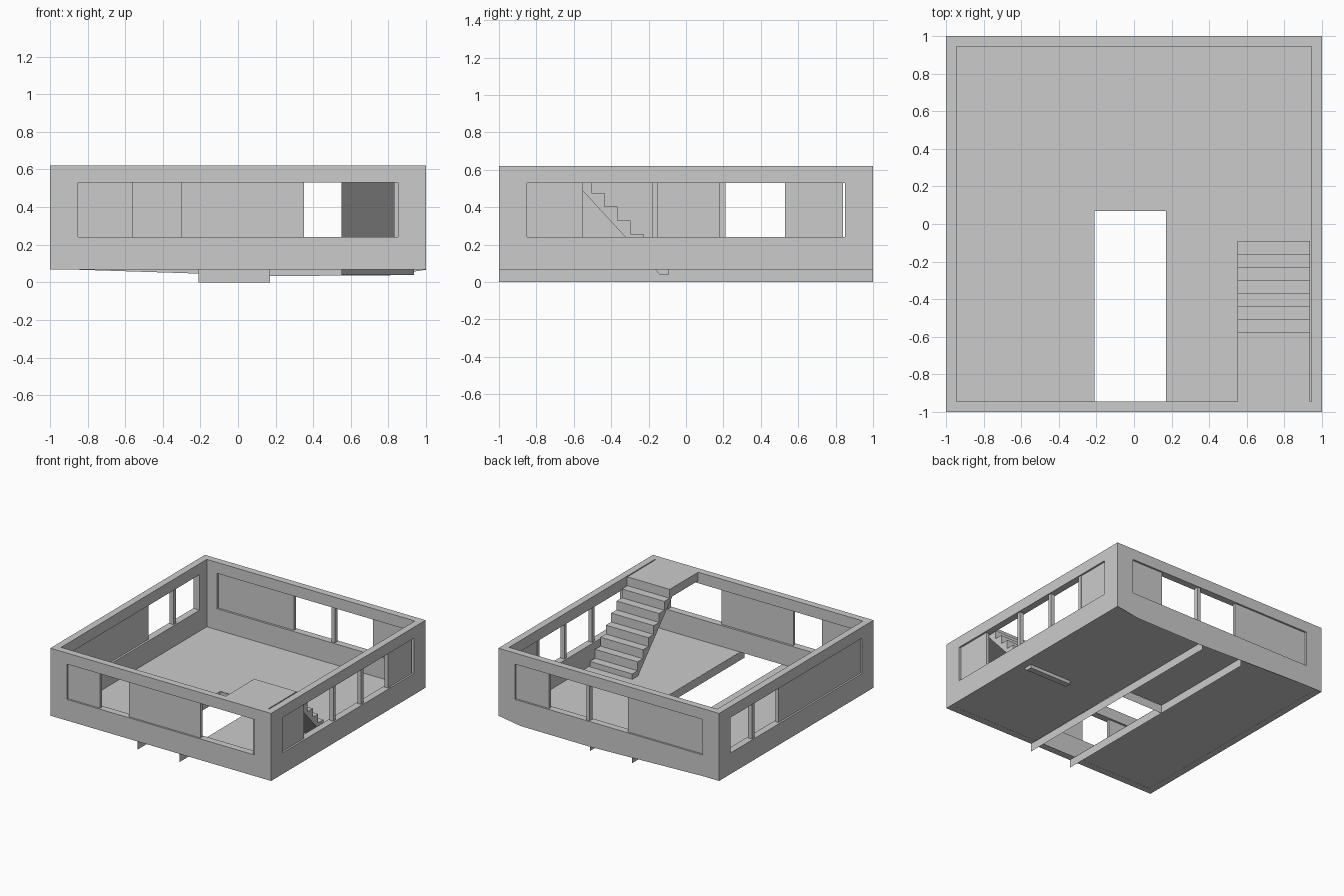
import bpy, bmesh
from mathutils import Vector, Matrix
from math import pi

if "Cube" in bpy.data.objects:
    bpy.data.objects.remove(bpy.data.objects["Cube"])

BASE, TOP = 0.067, 0.62      # wall bottom and top
SILL, HEAD = 0.24, 0.53      # window band
INNER = 0.943                # inner wall face


def mesh_object(name, bm):
    bmesh.ops.recalc_face_normals(bm, faces=bm.faces)
    me = bpy.data.meshes.new(name)
    bm.to_mesh(me)
    bm.free()
    ob = bpy.data.objects.new(name, me)
    bpy.context.collection.objects.link(ob)
    return ob


def box(name, lo, hi):
    bm = bmesh.new()
    lo, hi = Vector(lo), Vector(hi)
    m = Matrix.Translation((lo + hi) / 2) @ Matrix.Diagonal((*(hi - lo), 1))
    bmesh.ops.create_cube(bm, size=1, matrix=m)
    return mesh_object(name, bm)


def sheet(name, points, extrude=None):
    """Flat polygon, optionally extruded into a solid."""
    bm = bmesh.new()
    f = bm.faces.new([bm.verts.new(p) for p in points])
    if extrude:
        r = bmesh.ops.extrude_face_region(bm, geom=[f], use_keep_orig=True)
        vs = [v for v in r["geom"] if isinstance(v, bmesh.types.BMVert)]
        bmesh.ops.translate(bm, verts=vs, vec=extrude)
    return mesh_object(name, bm)


def cut(target, cutter):
    mod = target.modifiers.new("cut", "BOOLEAN")
    mod.operation, mod.solver, mod.object = "DIFFERENCE", "EXACT", cutter
    dg = bpy.context.evaluated_depsgraph_get()
    me = bpy.data.meshes.new_from_object(target.evaluated_get(dg))
    target.modifiers.clear()
    target.data = me
    bpy.data.objects.remove(cutter)


# Outer wall ring with a long window band in every side
walls = box("outer_walls", (-1, -1, BASE), (1, 1, TOP))
cut(walls, box("room_cutter", (-INNER, -INNER, -1), (INNER, INNER, 2)))
cut(walls, box("window_cutter_y", (-0.85, -2, SILL), (0.85, 2, HEAD)))
cut(walls, box("window_cutter_x", (-2, -0.85, SILL), (2, 0.85, HEAD)))

# Blind panels and posts within the bands: (start, end) along each wall
fills = {
    "front": [(-0.85, -0.56), (-0.30, 0.35), (0.83, 0.85)],
    "back": [(-0.85, -0.165), (0.18, 0.21), (0.55, 0.85)],
    "right": [(-0.85, -0.55), (-0.18, -0.15), (0.18, 0.21), (0.53, 0.56), (0.56, 0.84)],
    "left": [(-0.85, 0.21), (0.53, 0.56)],
}
for side, spans in fills.items():
    s = 1 if side in ("back", "right") else -1
    for i, (a, b) in enumerate(spans):
        post = b - a < 0.1
        d0, d1 = sorted((s * (0.955 if post else 0.96), s * (0.99 if post else 0.985)))
        name = f"{side}_{'post' if post else 'panel'}_{i}"
        if side in ("front", "back"):
            box(name, (a, d0, SILL), (b, d1, HEAD))
        else:
            box(name, (d0, a, SILL), (d1, b, HEAD))

# Thin floor with the long stairwell opening at the front
X0, X1, Y1 = -0.21, 0.17, 0.07
floor_outline = [(-0.95, -0.95), (X0, -0.95), (X0, Y1), (X1, Y1), (X1, -0.95),
                 (0.95, -0.95), (0.95, 0.95), (-0.95, 0.95)]
sheet("floor", [(x, y, BASE + 0.001) for x, y in floor_outline])

# Thin beams below the floor
for name, x in (("left_beam", X0), ("right_beam", X1)):
    sheet(name, [(x, -1, 0), (x, 1, 0), (x, 1, BASE), (x, -1, BASE)])
sheet("cross_beam", [(X0, Y1, 0), (X1, Y1, 0), (X1, Y1, BASE), (X0, Y1, BASE)])

# Shallow skirt hanging below the back wall
sheet("back_skirt", [(x, 1, z) for x, z in
                     ((-0.85, BASE), (0.17, 0.034), (0.8, 0.036), (1, BASE))])

# Stair flight with a landing level with the wall top
profile = [(-INNER, TOP)]
rise, run = (TOP - 0.04) / 8, 0.0693
for i in range(8):
    y = -0.575 + i * run
    profile += [(y, TOP - i * rise), (y, TOP - (i + 1) * rise)]
profile += [(-0.14, 0.04), (-0.61, 0.55), (-INNER, 0.55)]
sheet("stairs", [(0.55, y, z) for y, z in profile], extrude=(0.385, 0, 0))
